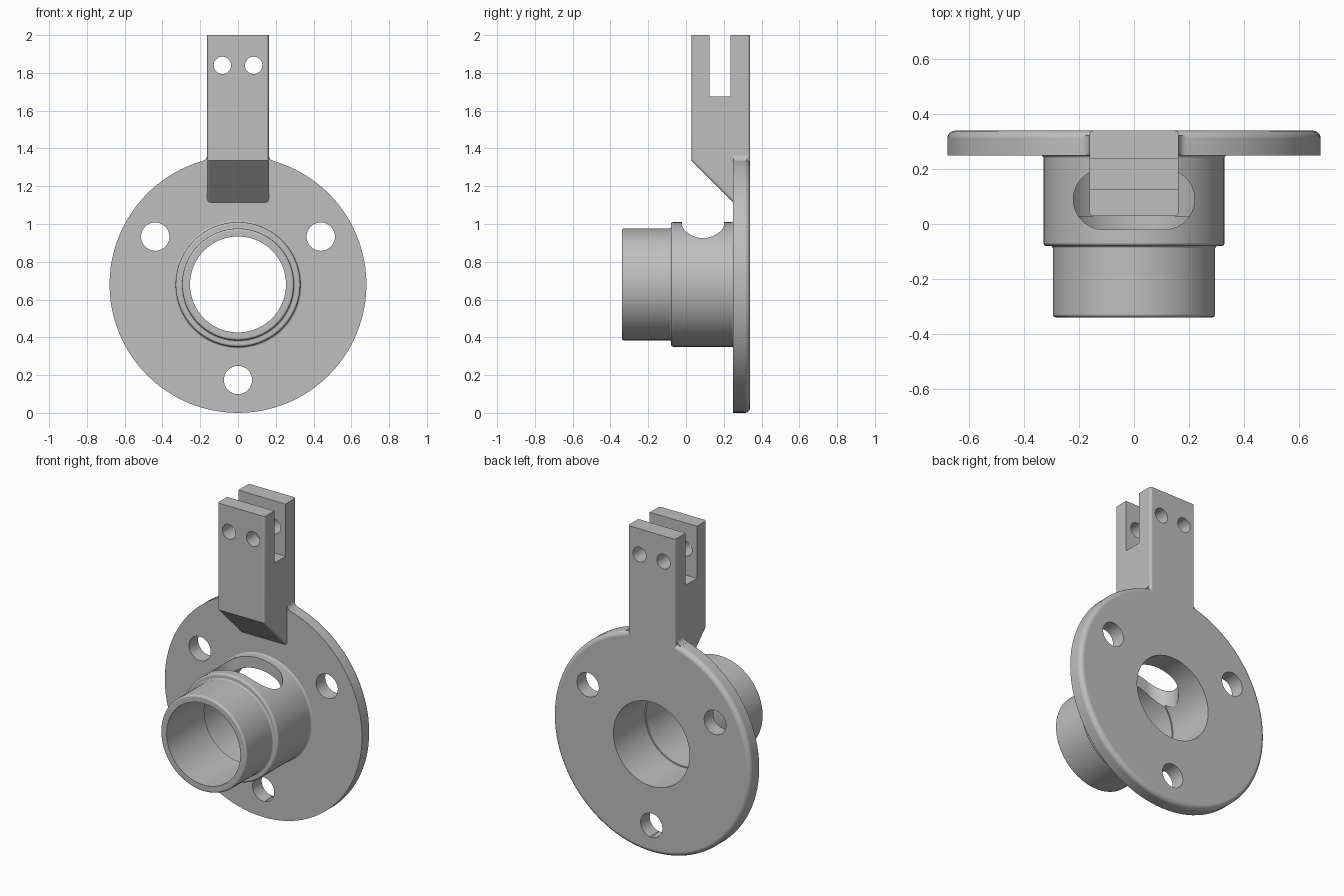
import bpy, bmesh
from math import sin, cos, pi, sqrt, tan, atan2
from mathutils import Vector

if "Cube" in bpy.data.objects:
    bpy.data.objects.remove(bpy.data.objects["Cube"], do_unlink=True)

CZ = 0.68          # height of the socket axis
R_FLANGE = 0.68
BACK, FACE = 0.34, 0.25
ARM_W = 0.163

grey = bpy.data.materials.new("plain grey")
grey.use_nodes = True
color = (0.52, 0.52, 0.52, 1)
grey.diffuse_color = color
grey.node_tree.nodes["Principled BSDF"].inputs["Base Color"].default_value = color


def to_object(bm, name):
    bmesh.ops.recalc_face_normals(bm, faces=bm.faces)
    mesh = bpy.data.meshes.new(name)
    bm.to_mesh(mesh)
    bm.free()
    mesh.materials.append(grey)
    ob = bpy.data.objects.new(name, mesh)
    bpy.context.collection.objects.link(ob)
    return ob


def rounded(points, steps=5):
    """Replace each corner that has a radius by an arc."""
    out = []
    for i, (x, y, r) in enumerate(points):
        p = Vector((x, y))
        if r == 0:
            out.append(p)
            continue
        a = (Vector(points[i - 1][:2]) - p).normalized()
        b = (Vector(points[(i + 1) % len(points)][:2]) - p).normalized()
        half = a.angle(b) / 2
        centre = p + (a + b).normalized() * (r / sin(half))
        start = p + a * (r / tan(half)) - centre
        end = p + b * (r / tan(half)) - centre
        for k in range(steps + 1):
            mix = start.lerp(end, k / steps)
            out.append(centre + mix.normalized() * r)
    return out


def lathe(name, profile, steps=96):
    """Spin a closed (radius, y) profile about the socket axis."""
    bm = bmesh.new()
    rings = []
    for k in range(steps):
        t = 2 * pi * k / steps
        rings.append([bm.verts.new((r * sin(t), y, CZ + r * cos(t))) for r, y in profile])
    for k in range(steps):
        a, b = rings[k - 1], rings[k]
        for i in range(len(profile)):
            bm.faces.new((a[i - 1], a[i], b[i], b[i - 1]))
    return to_object(bm, name)


def prism_mesh(points, axis, lo, hi):
    place = {"x": lambda p, t: (t, p[0], p[1]),
             "y": lambda p, t: (p[0], t, p[1]),
             "z": lambda p, t: (p[0], p[1], t)}[axis]
    bm = bmesh.new()
    a = [bm.verts.new(place(p, lo)) for p in points]
    b = [bm.verts.new(place(p, hi)) for p in points]
    bm.faces.new(a)
    bm.faces.new(b)
    for i in range(len(a)):
        bm.faces.new((a[i - 1], a[i], b[i], b[i - 1]))
    return bm


def prism(name, *args):
    return to_object(prism_mesh(*args), name)


def circle(x, z, r, n=32):
    return [(x + r * cos(2 * pi * k / n), z + r * sin(2 * pi * k / n)) for k in range(n)]


def combine(target, tool, operation):
    mod = target.modifiers.new(operation, "BOOLEAN")
    mod.operation, mod.solver, mod.object = operation, "EXACT", tool
    bpy.context.view_layer.objects.active = target
    bpy.ops.object.modifier_apply(modifier=mod.name)
    bpy.data.objects.remove(tool, do_unlink=True)


# Flange and stepped socket tube with a stepped bore
body = lathe("flange_bracket", rounded([
    (0.262, BACK, 0), (0.262, 0.03, 0), (0.254, 0.03, 0), (0.254, -0.34, 0),
    (0.296, -0.34, 0.012), (0.296, -0.08, 0.008), (0.33, -0.08, 0.012),
    (0.33, FACE, 0.01), (R_FLANGE, FACE, 0), (R_FLANGE, BACK, 0.028)]))

# Upright arm, tapering into the flange, with rounded long edges
bm = prism_mesh([(0.03, 2), (0.03, 1.335), (0.305, 1.06), (BACK, 1.06), (BACK, 2)],
                "x", -ARM_W, ARM_W)
long_edges = [e for e in bm.edges
              if abs(e.verts[0].co.x - e.verts[1].co.x) < 1e-4
              and abs(e.verts[0].co.z - e.verts[1].co.z) > 0.1]
bmesh.ops.bevel(bm, geom=long_edges, offset=0.022, segments=5, profile=0.5,
                affect="EDGES", clamp_overlap=True)
combine(body, to_object(bm, "arm"), "UNION")

# Small fillets where the arm sides meet the flange rim
r = 0.035
zc = CZ + sqrt((R_FLANGE + r) ** 2 - (ARM_W + r) ** 2)
end = atan2(CZ - zc, -(ARM_W + r)) % (2 * pi)
for side in (-1, 1):
    arc = [(pi + (end - pi) * k / 6) for k in range(7)]
    web = [(side * (ARM_W + r + r * cos(t)), zc + r * sin(t)) for t in arc]
    web += [(side * (ARM_W + 0.01), 1.28), (side * 0.13, 1.28), (side * 0.13, zc)]
    combine(body, prism("rim_fillet", web, "y", FACE + 0.001, BACK - 0.018), "UNION")

# Three bolt holes through the flange
for k in range(3):
    t = -pi / 2 + k * 2 * pi / 3
    hole = circle(0.506 * cos(t), CZ + 0.506 * sin(t), 0.075, 40)
    combine(body, prism("bolt_hole", hole, "y", 0.2, 0.4), "DIFFERENCE")

# Fork slot and two pin holes at the top of the arm
fork = [(0.125, 1.675), (0.236, 1.675), (0.236, 2.1), (0.125, 2.1)]
combine(body, prism("fork_slot", fork, "x", -0.3, 0.3), "DIFFERENCE")
for x in (-0.083, 0.083):
    combine(body, prism("pin_hole", circle(x, 1.84, 0.046), "y", -0.1, 0.5), "DIFFERENCE")

# Rounded window in the top of the socket
window = rounded([(-0.221, -0.02, 0.1099), (0.221, -0.02, 0.1099),
                  (0.221, 0.2, 0.1099), (-0.221, 0.2, 0.1099)], 12)
combine(body, prism("top_window", window, "z", 0.72, 1.08), "DIFFERENCE")

# Smooth curved faces, keep real edges sharp
bpy.ops.object.select_all(action="DESELECT")
body.select_set(True)
bpy.context.view_layer.objects.active = body
bpy.ops.object.shade_smooth_by_angle(angle=pi / 6)
weighted = body.modifiers.new("even_shading", "WEIGHTED_NORMAL")
weighted.keep_sharp = True
